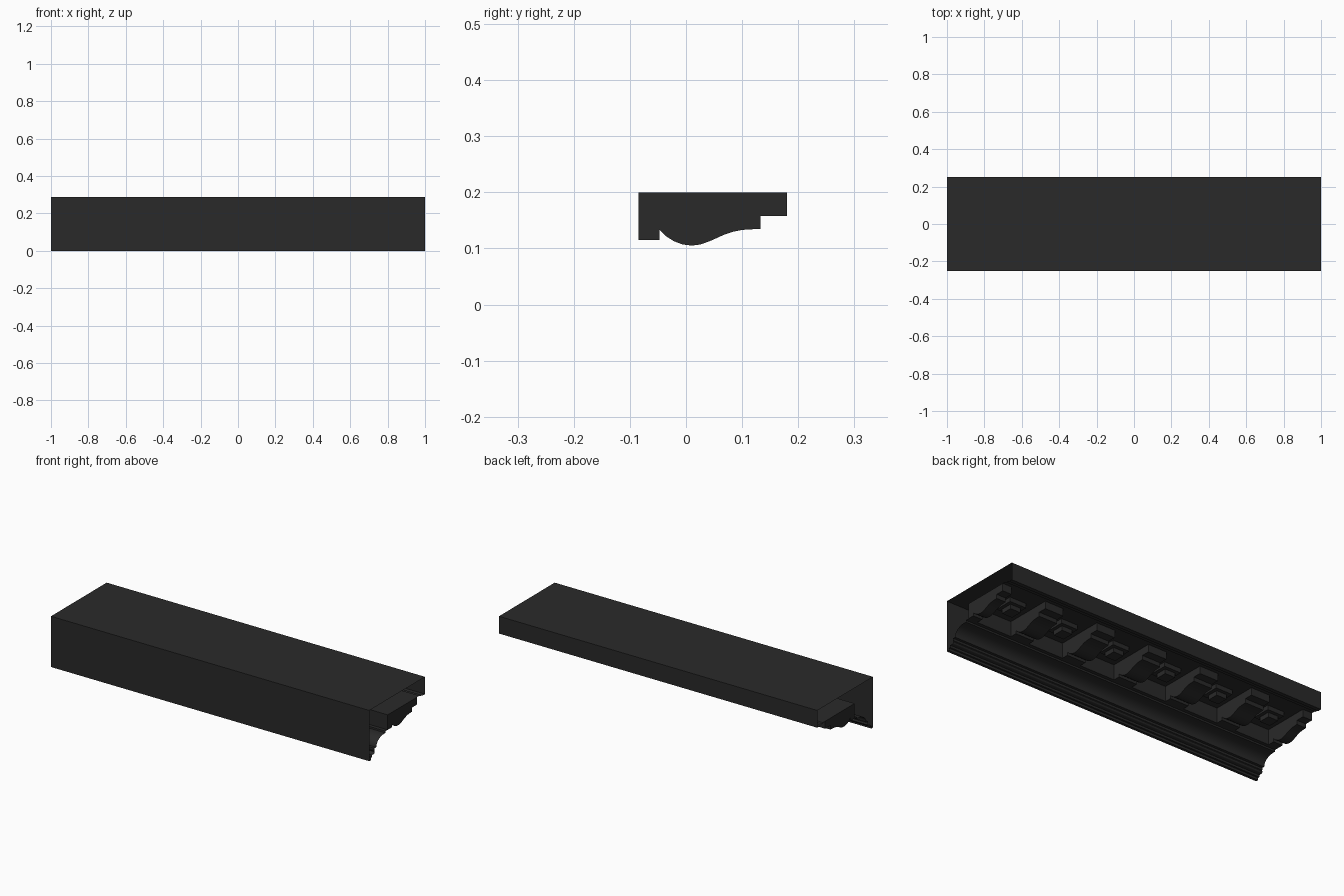
import bpy, bmesh, math

if "Cube" in bpy.data.objects:
    bpy.data.objects.remove(bpy.data.objects["Cube"])

stone = bpy.data.materials.new("charcoal_grey")
stone.diffuse_color = (0.0225, 0.0225, 0.0225, 1)
stone.use_nodes = True
stone.node_tree.nodes["Principled BSDF"].inputs["Base Color"].default_value = stone.diffuse_color


def extrude_profile(name, pts, x0, x1, caps=True):
    """Sweep a (y, z) outline along x, with or without end faces."""
    bm = bmesh.new()
    a = [bm.verts.new((x0, y, z)) for y, z in pts]
    b = [bm.verts.new((x1, y, z)) for y, z in pts]
    n = len(pts)
    area = sum(pts[i][0] * pts[(i + 1) % n][1] - pts[(i + 1) % n][0] * pts[i][1]
               for i in range(n))
    for i in range(n):
        j = (i + 1) % n
        f = bm.faces.new((a[i], a[j], b[j], b[i]))
        if area > 0:
            f.normal_flip()
    if caps:
        bm.faces.new(a)
        bm.faces.new(b)
    bm.normal_update()
    if caps:
        bmesh.ops.recalc_face_normals(bm, faces=bm.faces)
    else:
        top = max(bm.faces, key=lambda f: f.calc_center_median().z)
        if top.normal.z < 0:
            bmesh.ops.reverse_faces(bm, faces=bm.faces)
    me = bpy.data.meshes.new(name)
    bm.to_mesh(me)
    bm.free()
    ob = bpy.data.objects.new(name, me)
    bpy.context.collection.objects.link(ob)
    me.materials.append(stone)
    bpy.context.view_layer.objects.active = ob
    ob.select_set(True)
    bpy.ops.object.shade_smooth_by_angle(angle=math.radians(30))
    ob.select_set(False)
    return ob


def box(name, y0, y1, z0, z1, x0, x1):
    return extrude_profile(name, [(y0, z0), (y1, z0), (y1, z1), (y0, z1)], x0, x1)


def arc(cy, cz, ry, rz, d0, d1, n=8):
    return [(cy + ry * math.cos(math.radians(d0 + (d1 - d0) * i / n)),
             cz + rz * math.sin(math.radians(d0 + (d1 - d0) * i / n)))
            for i in range(n + 1)]


# Cornice shell: flat front, top and back with a moulded underside, ends open
shell = [(-0.25, 0.0), (-0.25, 0.288), (0.25, 0.288), (0.25, 0.19), (0.228, 0.19)]
shell += [(0.222, 0.195), (0.205, 0.195), (0.2, 0.2)]          # drip edge
shell += [(-0.085, 0.2), (-0.085, 0.115), (-0.105, 0.115), (-0.105, 0.105)]
shell += arc(-0.12, 0.055, 0.068, 0.05, 90, 180)               # cove
shell += [(-0.203, 0.055), (-0.203, 0.043)]
shell += arc(-0.21, 0.034, 0.009, 0.009, 60, -90, 5)           # bead
shell += [(-0.225, 0.025), (-0.225, 0.013), (-0.235, 0.013), (-0.235, 0.0)]
extrude_profile("cornice_shell", shell, -1, 1, caps=False)

# Scroll bracket outline: back block, scroll, then projecting cap
bracket = [(-0.085, 0.2), (-0.085, 0.115), (-0.047, 0.115), (-0.047, 0.133),
           (-0.036, 0.122), (-0.022, 0.113), (-0.006, 0.107), (0.01, 0.105),
           (0.026, 0.107), (0.045, 0.114), (0.067, 0.124), (0.085, 0.13),
           (0.1, 0.133), (0.133, 0.135), (0.133, 0.158), (0.18, 0.158), (0.18, 0.2)]

# Seven brackets, the end ones cut in half at the ends of the cornice
for i in range(7):
    x = 1 - i / 3
    extrude_profile(f"scroll_bracket_{i}", bracket,
                    max(-1, x - 0.058), min(1, x + 0.058))

# Stepped pendant in the middle of each bay
for i in range(6):
    x = 1 - (i + 0.5) / 3
    box(f"pendant_base_{i}", -0.005, 0.1, 0.175, 0.2, x - 0.052, x + 0.052)
    box(f"pendant_drop_{i}", 0.015, 0.08, 0.15, 0.175, x - 0.032, x + 0.032)
